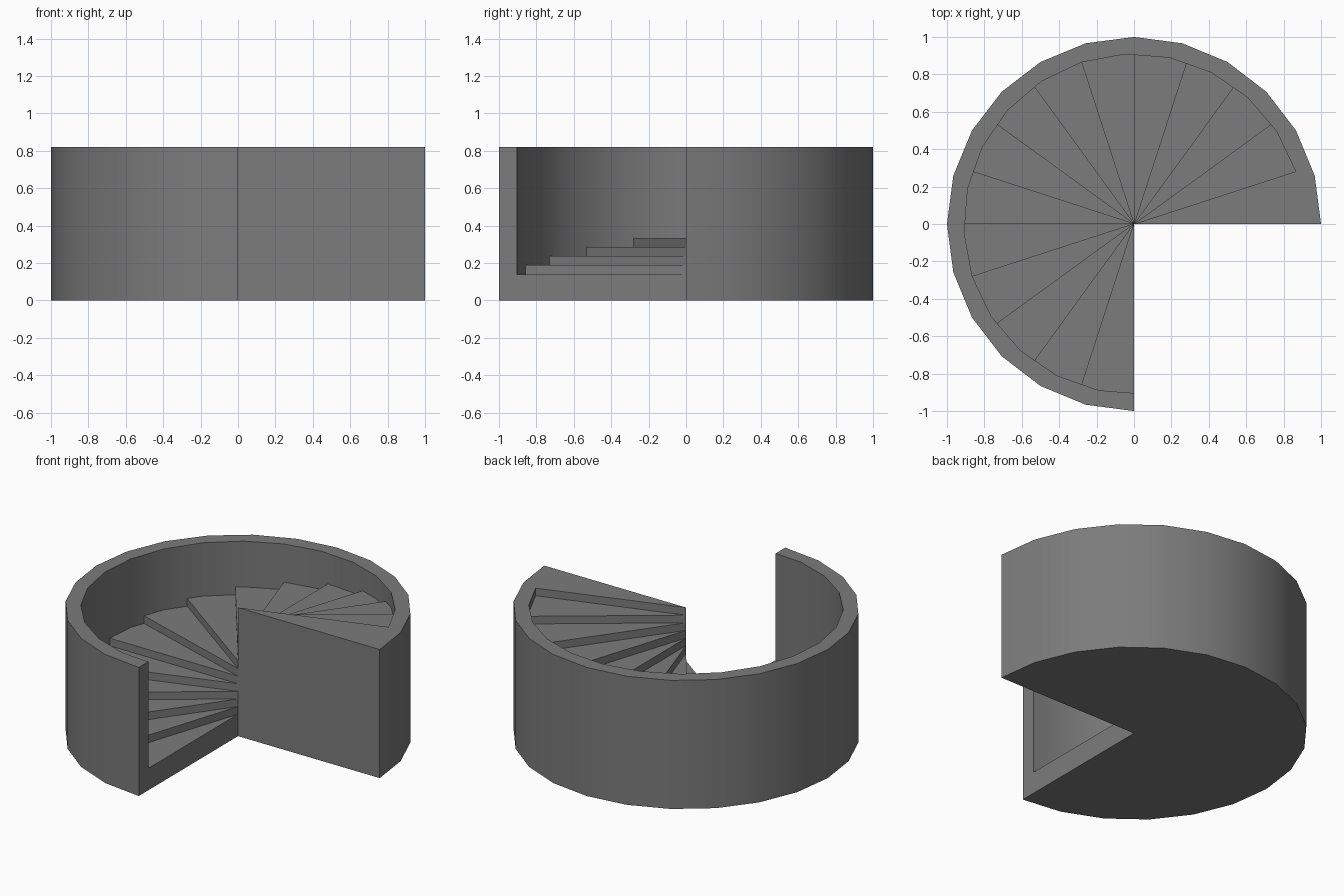
import bpy
import bmesh
from math import cos, sin, radians

cube = bpy.data.objects.get("Cube")
if cube:
    bpy.data.objects.remove(cube, do_unlink=True)

HEIGHT = 0.82        # top of the wall and landing
FIRST_TREAD = 0.14   # height of the lowest tread
INNER = 0.909        # inner wall radius
STEPS = 15
TURN = 18            # degrees per step
FACET = 15           # degrees per wall facet
END = 270            # angle where the stair begins

stone = bpy.data.materials.new("grey stone")
stone.use_nodes = True
grey = (0.2, 0.2, 0.2, 1)
stone.diffuse_color = grey
stone.node_tree.nodes["Principled BSDF"].inputs["Base Color"].default_value = grey


def inner_point(angle):
    """Point on the faceted inner wall, whose corners start at TURN degrees."""
    middle = ((angle - TURN) // FACET + 0.5) * FACET + TURN
    r = INNER * cos(radians(FACET / 2)) / cos(radians(angle - middle))
    return r * cos(radians(angle)), r * sin(radians(angle))


def inner_arc(start, end):
    corners = [a for a in range(TURN, END, FACET) if start < a < end]
    return [inner_point(a) for a in [start] + corners + [end]]


def prism(name, outline, height):
    bm = bmesh.new()
    base = bm.faces.new([bm.verts.new((x, y, 0)) for x, y in outline])
    top = bmesh.ops.extrude_face_region(bm, geom=[base])["geom"]
    for v in top:
        if isinstance(v, bmesh.types.BMVert):
            v.co.z = height
    bmesh.ops.recalc_face_normals(bm, faces=bm.faces)
    mesh = bpy.data.meshes.new(name)
    bm.to_mesh(mesh)
    bm.free()
    mesh.materials.append(stone)
    obj = bpy.data.objects.new(name, mesh)
    bpy.context.collection.objects.link(obj)
    return obj


# Curved outer wall, joined to the landing at its top end
outer_arc = [(cos(radians(a)), sin(radians(a))) for a in range(0, END + 1, FACET)]
parts = [prism("wall_and_landing",
               [(0, 0)] + outer_arc + inner_arc(TURN, END)[::-1], HEIGHT)]

# Solid wedge steps climbing from the open end to the landing
rise = (HEIGHT - FIRST_TREAD) / (STEPS - 1)
for i in range(STEPS - 1):
    end = END - i * TURN
    parts.append(prism(f"step_{i + 1}", [(0, 0)] + inner_arc(end - TURN, end),
                       FIRST_TREAD + i * rise))

# Smooth the curved walls, keep the corners crisp
bpy.ops.object.select_all(action="DESELECT")
for obj in parts:
    obj.select_set(True)
bpy.context.view_layer.objects.active = parts[0]
bpy.ops.object.shade_smooth_by_angle(angle=radians(30))
